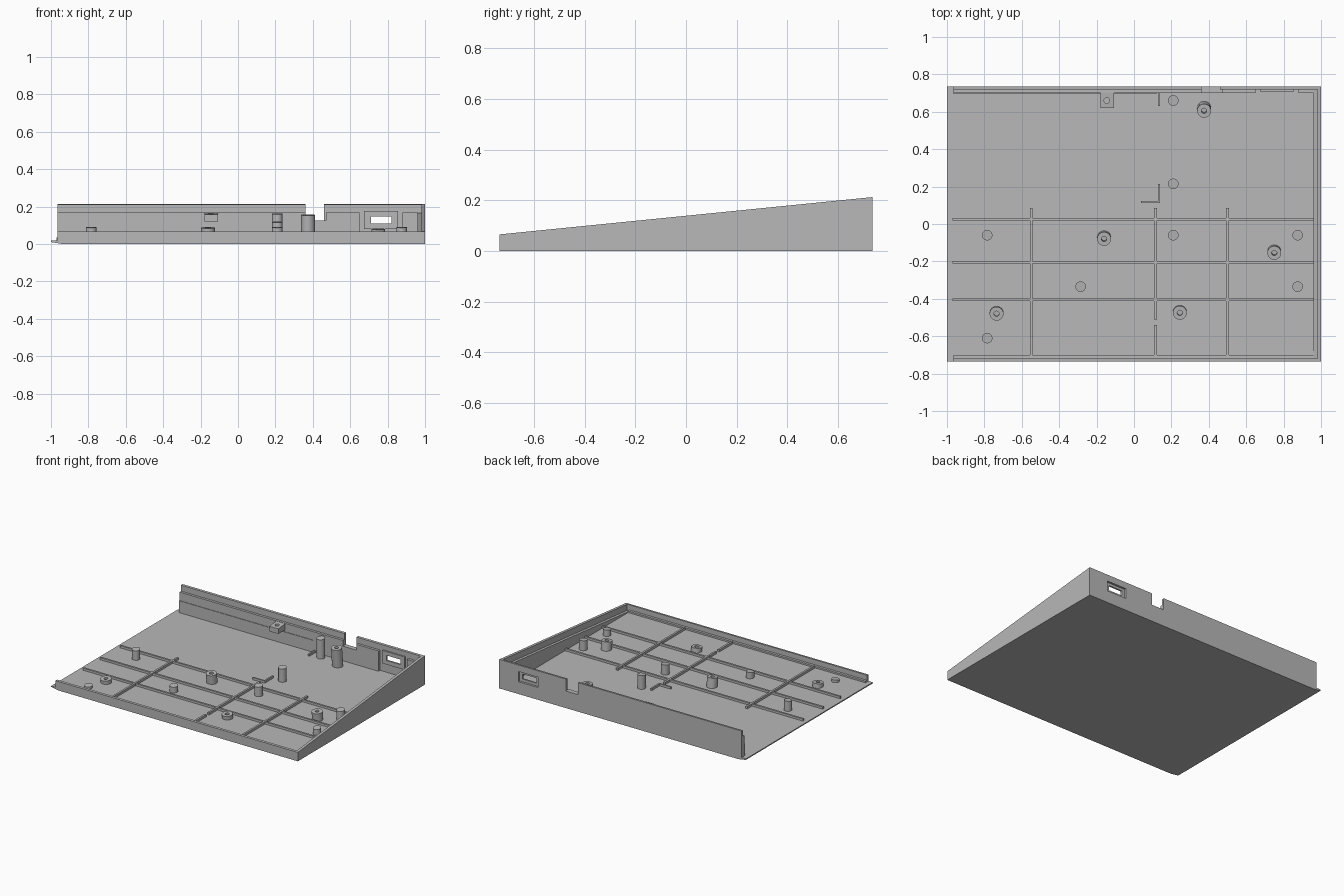
import bpy, bmesh, math
from mathutils import Vector, Matrix

old = bpy.data.objects.get("Cube")
if old:
    bpy.data.objects.remove(old, do_unlink=True)

grey = bpy.data.materials.new("plain grey plastic")
grey.use_nodes = True
colour = (0.48, 0.48, 0.48, 1)
grey.diffuse_color = colour
grey.node_tree.nodes["Principled BSDF"].inputs["Base Color"].default_value = colour

FLOOR = 0.018      # top of the floor plate
SLOPE = 0.1        # rise of the wedge from front to back
Y = 0.735          # half depth
LEFT = -0.965      # open end of the walls


def rim(y):
    return 0.139 + SLOPE * y


def seat(y):
    return 0.095 + SLOPE * y


def finish(name, bm, smooth=False):
    bmesh.ops.recalc_face_normals(bm, faces=bm.faces)
    mesh = bpy.data.meshes.new(name)
    bm.to_mesh(mesh)
    bm.free()
    mesh.materials.append(grey)
    ob = bpy.data.objects.new(name, mesh)
    bpy.context.collection.objects.link(ob)
    if smooth:
        bpy.ops.object.select_all(action='DESELECT')
        ob.select_set(True)
        bpy.context.view_layer.objects.active = ob
        bpy.ops.object.shade_smooth_by_angle(angle=math.radians(35))
    return ob


def prism(name, axis, outline, start, end):
    """Extrude an outline: (y, z) along x, or (x, z) along y."""
    bm = bmesh.new()
    place = (lambda p, t: (t, *p)) if axis == "x" else (lambda p, t: (p[0], t, p[1]))
    face = bm.faces.new([bm.verts.new(place(p, start)) for p in outline])
    new = bmesh.ops.extrude_face_region(bm, geom=[face])["geom"]
    shift = Vector(place((0, 0), end - start))
    bmesh.ops.translate(bm, vec=shift, verts=[v for v in new if isinstance(v, bmesh.types.BMVert)])
    return finish(name, bm)


def box(name, x0, x1, y0, y1, z0, z1):
    return prism(name, "x", [(y0, z0), (y1, z0), (y1, z1), (y0, z1)], x0, x1)


def wall(name, x0, x1, y0, y1, top):
    return prism(name, "x", [(y0, FLOOR), (y1, FLOOR), (y1, top(y1)), (y0, top(y0))], x0, x1)


def cut(ob, *limits):
    """Cut a box-shaped opening out of a part."""
    cutter = box("cutter", *limits)
    cutter.hide_render = True
    mod = ob.modifiers.new("opening", 'BOOLEAN')
    mod.operation, mod.solver, mod.object = 'DIFFERENCE', 'EXACT', cutter
    graph = bpy.context.evaluated_depsgraph_get()
    mesh = bpy.data.meshes.new_from_object(ob.evaluated_get(graph))
    ob.modifiers.clear()
    ob.data = mesh
    bpy.data.objects.remove(cutter, do_unlink=True)


# Floor with a chamfered lip at the open end
prism("floor", "y", [(-1, 0.01), (-0.94, 0), (1, 0), (1, FLOOR), (-1, FLOOR)], -Y, Y)

# Outer walls
wall("right_hand_wall", 0.98, 1, -Y, Y, rim)
wall("front_wall", LEFT, 0.98, -Y, -0.718, rim)
back = wall("back_wall", LEFT, 0.98, 0.718, Y, rim)
cut(back, 0.36, 0.46, 0.6, 0.8, 0.125, 0.3)
cut(back, 0.685, 0.845, 0.6, 0.8, 0.09, 0.165)

# Inner ledges, lower than the rim
wall("side_ledge", 0.96, 0.98, -0.718, 0.718, lambda y: rim(y) - 0.045)
wall("front_ledge", LEFT, 0.96, -0.718, -0.7, lambda y: 0.03)
ledge = wall("back_ledge", LEFT, 0.65, 0.7, 0.718, lambda y: 0.167)
cut(ledge, 0.36, 0.47, 0.6, 0.8, 0.125, 0.3)
wall("back_ledge_end", 0.88, 0.96, 0.7, 0.718, lambda y: 0.167)
wall("back_lower_band", LEFT, 0.12, 0.696, 0.7, lambda y: 0.105)

# Socket plate behind the recessed opening
plate = box("socket_plate", 0.675, 0.855, 0.708, 0.72, 0.08, 0.175)
cut(plate, 0.71, 0.82, 0.6, 0.8, 0.11, 0.147)

# Stiffening ribs on the floor
RIB = 0.034
for i, y in enumerate((0.025, -0.205, -0.405)):
    box(f"long_rib_{i + 1}", -0.97, 0.96, y - 0.007, y + 0.007, FLOOR, RIB)
for i, (x, y0, y1) in enumerate([(-0.55, -0.7, 0.085), (0.115, -0.51, 0.085),
                                 (0.115, -0.7, -0.54), (0.5, -0.7, 0.085)]):
    box(f"cross_rib_{i + 1}", x - 0.007, x + 0.007, y0, y1, FLOOR, RIB + 0.001)
box("corner_rib_long", 0.127, 0.138, 0.113, 0.215, FLOOR, RIB)
box("corner_rib_short", 0.037, 0.127, 0.113, 0.124, FLOOR, RIB)
box("back_rib", 0.127, 0.138, 0.63, 0.7, FLOOR, RIB)


def peg(name, x, y, r=0.028):
    """Solid post whose top follows the slope."""
    bm = bmesh.new()
    bmesh.ops.create_cone(bm, cap_ends=True, segments=32, radius1=r, radius2=r, depth=1)
    for v in bm.verts:
        v.co += Vector((x, y, 0))
        v.co.z = seat(v.co.y) if v.co.z > 0 else FLOOR
    finish(name, bm, True)


def tube(name, origin, height, r, hole, depth, tilt):
    """Post with a blind hole, spun from its half section."""
    section = [(0, 0), (r, 0), (r, height), (hole, height), (hole, height - depth), (0, height - depth)]
    bm = bmesh.new()
    verts = [bm.verts.new((a, 0, b)) for a, b in section]
    edges = [bm.edges.new(pair) for pair in zip(verts, verts[1:])]
    bmesh.ops.spin(bm, geom=verts + edges, cent=(0, 0, 0), axis=(0, 0, 1),
                   angle=math.tau, steps=32, use_duplicate=False)
    bmesh.ops.remove_doubles(bm, verts=bm.verts, dist=0.0001)
    bm.transform(Matrix.Translation(origin) @ Matrix.Rotation(tilt, 4, 'X'))
    finish(name, bm, True)


for i, (x, y) in enumerate([(0.21, 0.66), (0.21, 0.215), (-0.785, -0.06), (0.21, -0.06),
                            (0.875, -0.06), (-0.285, -0.335), (0.875, -0.335), (-0.785, -0.61)]):
    peg(f"support_peg_{i + 1}", x, y)

# Screw posts lean square to the slope
for i, (x, y) in enumerate([(0.375, 0.605), (-0.16, -0.08), (0.75, -0.155),
                            (-0.735, -0.48), (0.245, -0.475)]):
    h = seat(y) - 0.01
    tube(f"screw_post_{i + 1}", (x, y + SLOPE * h, 0.01), h, 0.037, 0.014,
         min(0.06, h * 0.7), math.atan(SLOPE))

# Screw bracket on the back wall
bracket = prism("screw_bracket", "x", [(0.62, 0.12), (0.702, 0.12), (0.702, 0.165), (0.62, 0.157)],
                -0.18, -0.107)
bm = bmesh.new()
bmesh.ops.create_cone(bm, cap_ends=True, segments=24, radius1=0.015, radius2=0.015, depth=0.2,
                      matrix=Matrix.Translation((-0.145, 0.66, 0.14)))
drill = finish("drill", bm)
drill.hide_render = True
mod = bracket.modifiers.new("hole", 'BOOLEAN')
mod.operation, mod.solver, mod.object = 'DIFFERENCE', 'EXACT', drill
mesh = bpy.data.meshes.new_from_object(bracket.evaluated_get(bpy.context.evaluated_depsgraph_get()))
bracket.modifiers.clear()
bracket.data = mesh
bpy.data.objects.remove(drill, do_unlink=True)
